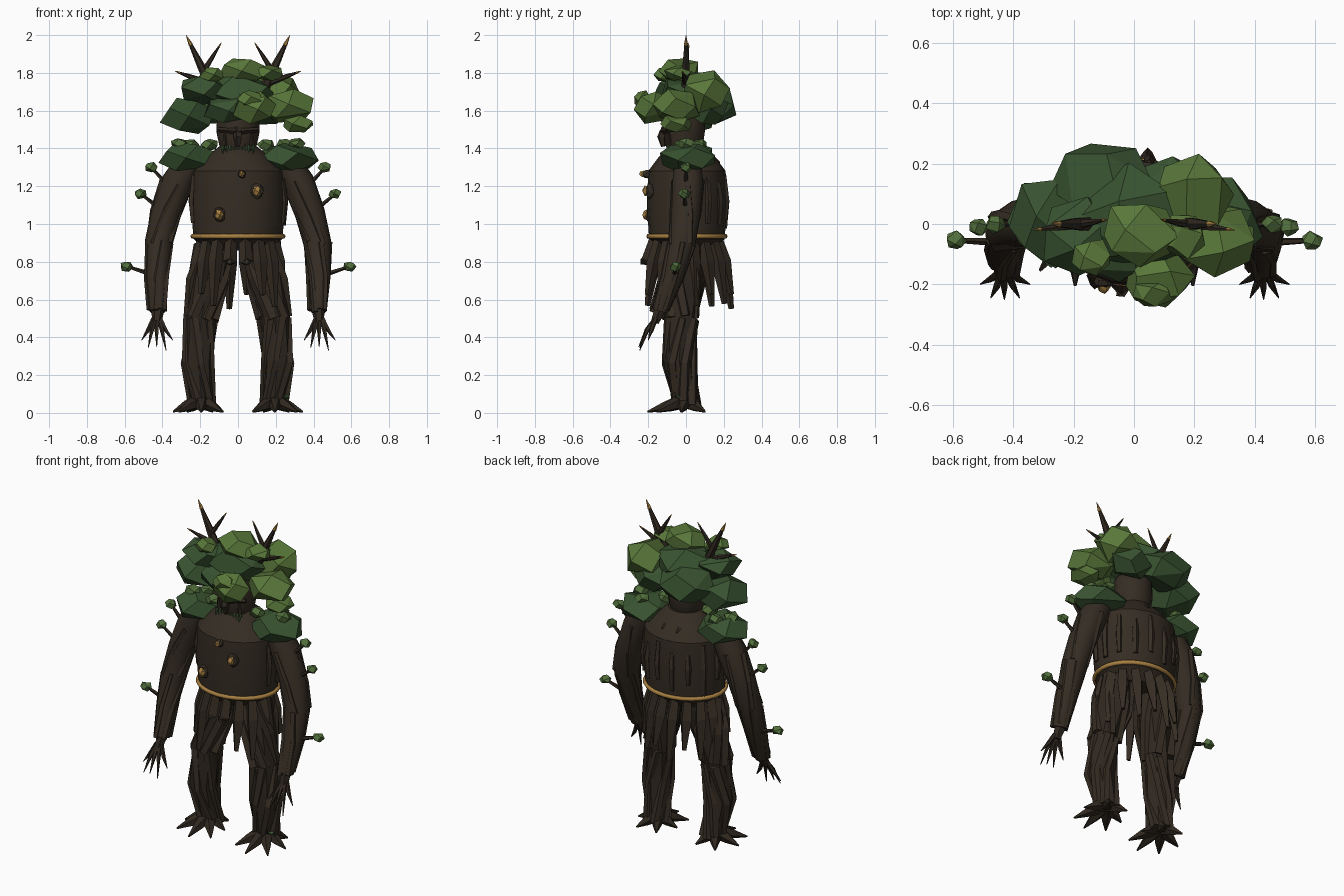
import bpy, bmesh, math, random
from mathutils import Vector

random.seed(11)
if "Cube" in bpy.data.objects:
    bpy.data.objects.remove(bpy.data.objects["Cube"])


def material(name, rgb):
    m = bpy.data.materials.new(name)
    m.use_nodes = True
    m.diffuse_color = (*rgb, 1)
    m.node_tree.nodes["Principled BSDF"].inputs["Base Color"].default_value = (*rgb, 1)
    return m


BARK = material("bark brown", (0.036, 0.026, 0.017))
DARK = material("dark bark", (0.029, 0.021, 0.014))
AMBER = material("amber gold", (0.40, 0.22, 0.055))
MOSS = material("deep leaf green", (0.040, 0.086, 0.030))
LEAF = material("light leaf green", (0.100, 0.185, 0.042))
SPRIG = material("sprig green", (0.082, 0.155, 0.044))


def finish(name, bm, mat, angle=0):
    """Turn a bmesh into an object, smooth below the given edge angle."""
    bmesh.ops.recalc_face_normals(bm, faces=bm.faces)
    for f in bm.faces:
        f.smooth = angle > 0
    for e in bm.edges:
        e.smooth = len(e.link_faces) == 2 and e.calc_face_angle(0) < math.radians(angle)
    me = bpy.data.meshes.new(name)
    bm.to_mesh(me)
    bm.free()
    me.materials.append(mat)
    ob = bpy.data.objects.new(name, me)
    bpy.context.collection.objects.link(ob)
    return ob


def skin(bm, rings):
    """Bridge equal vertex rings and cap both ends."""
    n = len(rings[0])
    for a, b in zip(rings, rings[1:]):
        for i in range(n):
            bm.faces.new((a[i], a[(i + 1) % n], b[(i + 1) % n], b[i]))
    bm.faces.new(rings[0])
    bm.faces.new(rings[-1])


def tube(bm, pts, radii, sides=5):
    pts = [Vector(p) for p in pts]
    whole = (pts[-1] - pts[0]).normalized()
    ref = Vector((1, 0, 0)) if abs(whole.y) > 0.8 else Vector((0, 1, 0))
    rings = []
    for i, p in enumerate(pts):
        t = (pts[min(i + 1, len(pts) - 1)] - pts[max(i - 1, 0)]).normalized()
        u = ref.cross(t).normalized()
        v = t.cross(u)
        turn = [math.tau * k / sides for k in range(sides)]
        rings.append([bm.verts.new(p + radii[i] * (u * math.cos(a) + v * math.sin(a))) for a in turn])
    skin(bm, rings)


def slats(bm, pts, radii, count, twist, width):
    """Bark strips that wind around a limb path."""
    for k in range(count):
        start = math.tau * k / count + random.uniform(-0.2, 0.2)
        path = []
        for i, (p, r) in enumerate(zip(pts, radii)):
            a = start + twist * i
            path.append(Vector(p) + r * 0.88 * Vector((math.cos(a), math.sin(a), random.uniform(-0.2, 0.2))))
        tube(bm, path, [width * random.uniform(0.75, 1.1) for _ in path], 5)


def clump(bm, centre, size, points=13):
    """Rough faceted leaf mass: hull of jittered points on an ellipsoid."""
    verts = []
    off = random.uniform(0, 6)
    for i in range(points):
        h = 1 - 2 * (i + 0.5) / points
        a = off + i * 2.39996
        r = math.sqrt(1 - h * h)
        d = Vector((r * math.cos(a), r * math.sin(a), h)) * random.uniform(1.0, 1.18)
        verts.append(bm.verts.new(Vector(centre) + Vector(x * s for x, s in zip(d, size))))
    hull = bmesh.ops.convex_hull(bm, input=verts)
    junk = [g for g in hull["geom_interior"] if isinstance(g, bmesh.types.BMVert)]
    bmesh.ops.delete(bm, geom=junk, context="VERTS")
    live = [v for v in verts if v.is_valid]
    edges = list({e for v in live for e in v.link_edges})
    bmesh.ops.dissolve_limit(bm, angle_limit=math.radians(22), verts=live, edges=edges)


def ellipse_rings(bm, rows, sides, cy):
    skin(bm, [[bm.verts.new((rx * math.cos(a), cy + ry * math.sin(a), z))
               for a in (math.tau * k / sides for k in range(sides))] for z, rx, ry in rows])


# Torso and head
bm = bmesh.new()
ellipse_rings(bm, [(0.86, 0.17, 0.14), (0.92, 0.235, 0.2), (1.1, 0.25, 0.212), (1.28, 0.242, 0.205),
                   (1.36, 0.165, 0.145), (1.41, 0.1, 0.09)], 20, 0.005)
finish("torso", bm, BARK, 25)
bm = bmesh.new()
ellipse_rings(bm, [(1.36, 0.08, 0.075), (1.42, 0.1, 0.1), (1.49, 0.115, 0.11), (1.57, 0.11, 0.11),
                   (1.64, 0.08, 0.085), (1.68, 0.03, 0.03)], 12, -0.01)
finish("head", bm, BARK, 30)

# Face: brow, nose, slits and mossy beard
bm = bmesh.new()
tube(bm, [(-0.11, -0.08, 1.5), (0, -0.125, 1.49), (0.11, -0.08, 1.5)], [0.012, 0.018, 0.012], 4)
tube(bm, [(0, -0.11, 1.51), (0, -0.13, 1.46), (0, -0.12, 1.41)], [0.02, 0.024, 0.012])
for x in (-0.07, -0.035, 0.04, 0.075):
    tube(bm, [(x, -0.09, 1.48), (x, -0.09, 1.42), (x, -0.075, 1.39)], [0.008, 0.012, 0.006], 4)
finish("face_bark", bm, DARK)
bm = bmesh.new()
for k in range(9):
    x = -0.08 + 0.02 * k
    tube(bm, [(x, -0.09, 1.415), (x, -0.105, 1.37)], [0.01, 0.002], 4)
finish("beard_moss", bm, MOSS)

# Belt
bpy.ops.mesh.primitive_torus_add(location=(0, 0.005, 0.935), major_radius=0.239, minor_radius=0.013,
                                 major_segments=28, minor_segments=6)
belt = bpy.context.object
belt.name = "belt"
belt.scale.y = 0.855
belt.data.materials.append(AMBER)
bpy.ops.object.shade_smooth()

# Vertical ridges on the back and flanks, with small pegs above
bm = bmesh.new()
for k in range(10):
    a = math.radians(-12 + 204 * k / 9)
    c, s = math.cos(a), math.sin(a)
    top = random.uniform(1.2, 1.29)
    low = random.uniform(0.95, 1.04)
    tube(bm, [(0.242 * c, 0.207 * s, low), (0.25 * c, 0.215 * s, 1.12), (0.238 * c, 0.203 * s, top)],
         [0.015, 0.02, 0.015])
for x in (-0.06, 0.04):
    tube(bm, [(x, 0.15, 1.345), (x, 0.18, 1.325)], [0.011, 0.003])
finish("torso_ridges", bm, BARK)

# Amber knots with bark rims on the chest
rims, cores = bmesh.new(), bmesh.new()
for x, z, r in ((0.02, 1.265, 0.022), (0.1, 1.175, 0.038), (-0.1, 1.05, 0.036)):
    y = -0.207 * math.sqrt(1 - (x / 0.25) ** 2)
    clump(rims, (x, y, z), (r * 0.9, 0.026, r * 1.05), 22)
    clump(cores, (x, y - 0.021, z), (r * 0.55, 0.02, r * 0.75), 14)
finish("knot_rims", rims, BARK)
finish("knot_cores", cores, AMBER)

# Skirt of hanging bark, short at the centre front
bm = bmesh.new()
for k in range(16):
    a = math.tau * (k + 0.5) / 16
    c, s = math.cos(a), math.sin(a)
    low = 0.8 if s < -0.95 else (0.56, 0.63)[k % 2] + random.uniform(-0.01, 0.02)
    tube(bm, [(0.19 * c, 0.165 * s, 0.925), (0.215 * c, 0.205 * s, 0.8), (0.235 * c, 0.245 * s, low)],
         [0.03, 0.038, 0.014], 4)
finish("bark_skirt", bm, BARK)

for s, side in ((1, "left"), (-1, "right")):
    # Leg with twisted bark
    leg = [(s * 0.12, 0, 0.9), (s * 0.155, -0.01, 0.7), (s * 0.195, -0.025, 0.5),
           (s * 0.21, -0.035, 0.27), (s * 0.19, 0, 0.04)]
    radii = [0.1, 0.1, 0.08, 0.08, 0.062]
    bm = bmesh.new()
    tube(bm, leg, radii, 8)
    finish(side + "_leg", bm, DARK, 30)
    bm = bmesh.new()
    slats(bm, leg[:3], radii[:3], 6, s * 0.65, 0.033)
    slats(bm, leg[2:], radii[2:], 6, s * -0.7, 0.029)
    finish(side + "_leg_bark", bm, BARK)

    # Root toes
    bm = bmesh.new()
    for deg, reach in ((-90, 0.2), (-52, 0.19), (-128, 0.18), (-8, 0.15), (-172, 0.12), (55, 0.13), (120, 0.12)):
        d = Vector((s * math.cos(math.radians(deg)), math.sin(math.radians(deg)), 0))
        base = Vector((s * 0.195, -0.005, 0.07))
        tube(bm, [base, base + d * reach * 0.55 - Vector((0, 0, 0.035)),
                  base + d * reach - Vector((0, 0, 0.064))], [0.045, 0.028, 0.005])
    finish(side + "_foot_roots", bm, DARK)

    # Arm
    arm = [(s * 0.25, 0.01, 1.34), (s * 0.32, 0.01, 1.22), (s * 0.38, 0.0, 1.06),
           (s * 0.42, -0.02, 0.9), (s * 0.43, -0.075, 0.72), (s * 0.425, -0.14, 0.54)]
    radii = [0.07, 0.085, 0.08, 0.074, 0.06, 0.045]
    bm = bmesh.new()
    tube(bm, arm, radii, 10)
    finish(side + "_arm", bm, BARK, 40)
    bm = bmesh.new()
    slats(bm, arm[1:4], radii[1:4], 4, s * 0.35, 0.02)
    slats(bm, arm[3:], radii[3:], 5, s * 0.35, 0.018)
    finish(side + "_arm_bark", bm, BARK)

    # Clawed hand
    bm = bmesh.new()
    tube(bm, [arm[-1], (s * 0.43, -0.165, 0.48)], [0.034, 0.024], 6)
    for dx, y, z in ((-0.08, -0.2, 0.385), (-0.045, -0.245, 0.345), (0, -0.25, 0.35),
                     (0.05, -0.245, 0.33), (0.085, -0.2, 0.385)):
        tube(bm, [(s * 0.43 + dx * 0.2, -0.16, 0.5), (s * 0.43 + dx * 0.55, (y - 0.165) / 2, 0.44),
                  (s * 0.43 + dx, y, z)], [0.013, 0.012, 0.002])
    finish(side + "_hand", bm, DARK)

    # Arm twigs with leaf buds
    twigs, buds = bmesh.new(), bmesh.new()
    for a, b in (((0.35, 0, 1.18), (0.46, 0, 1.30)), ((0.39, 0, 1.06), (0.515, -0.01, 1.16)),
                 ((0.45, -0.06, 0.73), (0.59, -0.055, 0.775))):
        a, b = (Vector((s * p[0], p[1], p[2])) for p in (a, b))
        tube(twigs, [a, b], [0.015, 0.008])
        clump(buds, b, (0.033, 0.03, 0.027), 12)
    finish(side + "_arm_twigs", twigs, DARK)
    finish(side + "_twig_buds", buds, SPRIG)

    # Mossy shoulder with small tufts
    bm = bmesh.new()
    clump(bm, (s * 0.265, 0.01, 1.35), (0.15, 0.15, 0.078))
    finish(side + "_shoulder_moss", bm, MOSS)
    bm = bmesh.new()
    for x, y, z in ((0.15, -0.02, 1.42), (0.31, 0, 1.425), (0.25, 0.07, 1.42)):
        clump(bm, (s * x, y, z), (0.045, 0.042, 0.03), 12)
    finish(side + "_shoulder_tufts", bm, SPRIG)

    # Antler with two branches and gold tips
    bm, tips = bmesh.new(), bmesh.new()
    for a, b, r in (((0.12, 0, 1.68), (0.275, 0, 2.0), 0.03), ((0.175, 0, 1.82), (0.088, 0.015, 1.96), 0.015),
                    ((0.17, 0, 1.75), (0.335, -0.02, 1.81), 0.018)):
        a, b = (Vector((s * p[0], p[1], p[2])) for p in (a, b))
        tube(bm, [a, a.lerp(b, 0.5), a.lerp(b, 0.87)], [r, r * 0.7, r * 0.3], 6)
        tube(tips, [a.lerp(b, 0.84), b], [r * 0.4, 0.001], 6)
    finish(side + "_antler", bm, DARK)
    finish(side + "_antler_tips", tips, AMBER)

# Moss on one foot
bm = bmesh.new()
clump(bm, (0.25, -0.03, 0.085), (0.022, 0.022, 0.014), 12)
finish("foot_moss", bm, MOSS)

# Leafy crown, dark and light masses
crown = {
    "crown_dark": (MOSS, [((0, 0.02, 1.69), (0.2, 0.16, 0.11)), ((-0.265, 0.01, 1.57), (0.14, 0.155, 0.095)),
                          ((-0.18, -0.04, 1.71), (0.13, 0.12, 0.075)), ((-0.1, 0.14, 1.63), (0.17, 0.135, 0.105)),
                          ((0.13, 0.12, 1.61), (0.12, 0.1, 0.09)), ((-0.05, -0.09, 1.61), (0.13, 0.1, 0.075))]),
    "crown_light": (LEAF, [((0.2, 0.1, 1.7), (0.125, 0.12, 0.105)), ((0.26, -0.05, 1.62), (0.14, 0.12, 0.088)),
                           ((0.32, -0.05, 1.53), (0.085, 0.08, 0.048)), ((0.085, -0.18, 1.62), (0.115, 0.095, 0.085)),
                           ((0.02, -0.03, 1.81), (0.125, 0.105, 0.068)), ((-0.14, -0.11, 1.79), (0.065, 0.06, 0.04)),
                           ((0.06, -0.23, 1.66), (0.065, 0.045, 0.045)), ((0.16, -0.04, 1.8), (0.08, 0.07, 0.04))]),
}
for name, (mat, lumps) in crown.items():
    for i, (centre, size) in enumerate(lumps):
        bm = bmesh.new()
        clump(bm, centre, size)
        finish(f"{name}_{i + 1}", bm, mat, 20)
